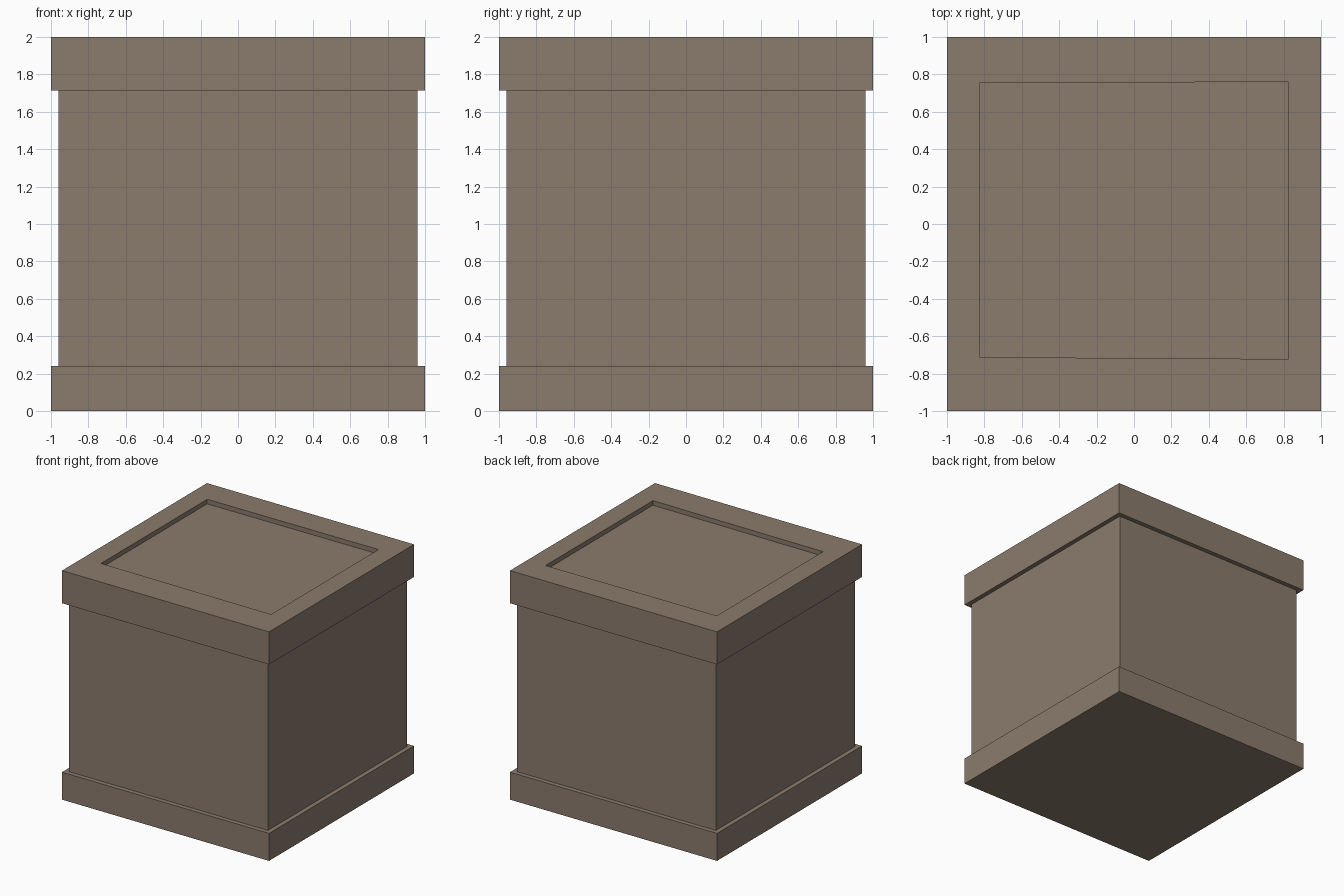
import bpy, bmesh

if "Cube" in bpy.data.objects:
    bpy.data.objects.remove(bpy.data.objects["Cube"])

# Single flat wood colour
wood = bpy.data.materials.new("dusty brown wood")
wood.diffuse_color = (0.258, 0.198, 0.152, 1)
wood.use_nodes = True
wood.node_tree.nodes["Principled BSDF"].inputs["Base Color"].default_value = wood.diffuse_color


def square(h):
    return [(-h, -h), (h, -h), (h, h), (-h, h)]


def loft(name, rings, cap_start=False, cap_end=False):
    """Join four-sided rings (corners, height) into one flat-faced skin."""
    bm = bmesh.new()
    loops = [[bm.verts.new((x, y, z)) for x, y in pts] for pts, z in rings]
    for a, b in zip(loops, loops[1:]):
        for i in range(4):
            j = (i + 1) % 4
            bm.faces.new((a[i], a[j], b[j], b[i]))
    if cap_start:
        bm.faces.new(loops[0][::-1])
    if cap_end:
        bm.faces.new(loops[-1])
    mesh = bpy.data.meshes.new(name)
    bm.to_mesh(mesh)
    bm.free()
    mesh.materials.append(wood)
    obj = bpy.data.objects.new(name, mesh)
    bpy.context.collection.objects.link(obj)
    return obj


OUT, INN = square(1.0), square(0.96)
LOW, HIGH, TOP = 0.24, 1.715, 2.0
# Slightly uneven opening in the lid
opening = [(-0.825, -0.712), (0.825, -0.722), (0.825, 0.76), (-0.825, 0.753)]

# Base band with floor and narrow ledge
loft("base_band", [(OUT, 0), (OUT, LOW), (INN, LOW)], cap_start=True)
# Four side panels
loft("side_panels", [(INN, LOW), (INN, HIGH)])
# Lid band with underside ledge, rim and sunken top panel
loft("lid", [(INN, HIGH), (OUT, HIGH), (OUT, TOP), (opening, TOP),
             (opening, TOP - 0.04)], cap_end=True)
